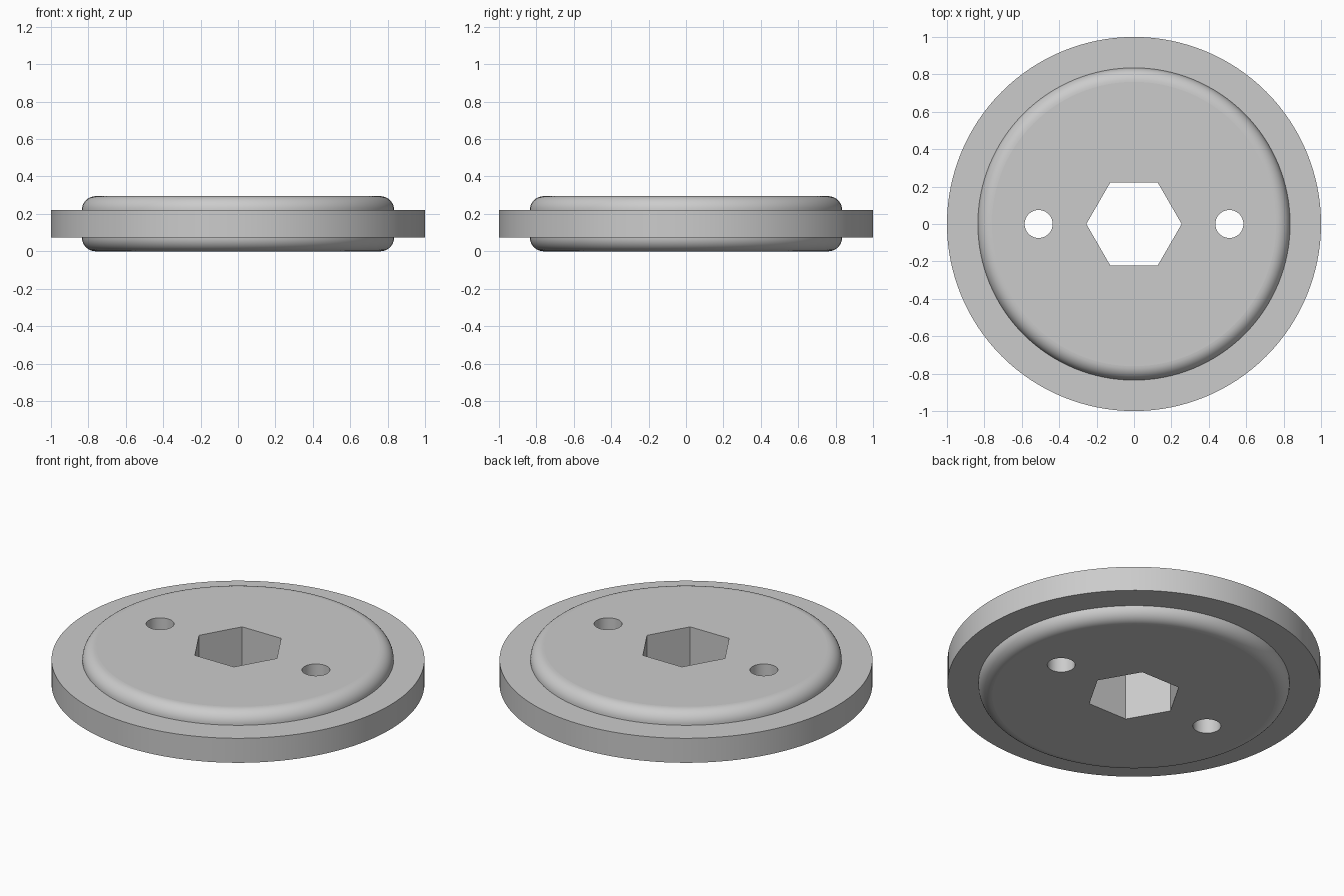
import bpy, bmesh, math

if "Cube" in bpy.data.objects:
    bpy.data.objects.remove(bpy.data.objects["Cube"])

grey = bpy.data.materials.new("light_grey")
grey.diffuse_color = (0.6, 0.6, 0.6, 1)
grey.use_nodes = True
grey.node_tree.nodes["Principled BSDF"].inputs["Base Color"].default_value = grey.diffuse_color

R_OUT, R_IN, FILLET = 1.0, 0.835, 0.075
Z_LOW, Z_HIGH, Z_TOP = 0.075, 0.22, 0.295
SEG = 128


def make_object(name, bm):
    bmesh.ops.recalc_face_normals(bm, faces=bm.faces)
    me = bpy.data.meshes.new(name)
    bm.to_mesh(me)
    bm.free()
    ob = bpy.data.objects.new(name, me)
    bpy.context.collection.objects.link(ob)
    me.materials.append(grey)
    return ob


def cutter(name, x, radius, sides):
    # upright prism with a corner on the x axis
    bm = bmesh.new()
    angles = [2 * math.pi * k / sides for k in range(sides)]
    low, high = [[bm.verts.new((x + radius * math.cos(a), radius * math.sin(a), z))
                  for a in angles] for z in (-0.5, 0.8)]
    bm.faces.new(low[::-1])
    bm.faces.new(high)
    for k in range(sides):
        j = (k + 1) % sides
        bm.faces.new((low[k], low[j], high[j], high[k]))
    ob = make_object(name, bm)
    ob.hide_render = True
    return ob


# Disc profile: rounded boss below, square flange, rounded boss above
N = 10
arc = [i / N * math.pi / 2 for i in range(N + 1)]
core = R_IN - FILLET
profile = [(core + FILLET * math.sin(a), FILLET - FILLET * math.cos(a)) for a in arc]
profile += [(R_OUT, Z_LOW), (R_OUT, Z_HIGH)]
profile += [(core + FILLET * math.cos(a), Z_HIGH + FILLET * math.sin(a)) for a in arc]

bm = bmesh.new()
rings = [[bm.verts.new((r * math.cos(2 * math.pi * k / SEG),
                        r * math.sin(2 * math.pi * k / SEG), z))
          for k in range(SEG)] for r, z in profile]
for a, b in zip(rings, rings[1:]):
    for k in range(SEG):
        j = (k + 1) % SEG
        bm.faces.new((a[k], a[j], b[j], b[k]))
bm.faces.new(rings[0][::-1])
bm.faces.new(rings[-1])
disc = make_object("flanged_disc", bm)

# Hexagonal centre bore and two round pin holes
cutters = [cutter("hex_cutter", 0, 0.255, 6),
           cutter("pin_hole_cutter_left", -0.51, 0.075, 48),
           cutter("pin_hole_cutter_right", 0.51, 0.075, 48)]
bpy.context.view_layer.objects.active = disc
for c in cutters:
    mod = disc.modifiers.new(c.name, 'BOOLEAN')
    mod.operation, mod.solver, mod.object = 'DIFFERENCE', 'EXACT', c
    bpy.ops.object.modifier_apply(modifier=mod.name)
for c in cutters:
    bpy.data.objects.remove(c)

# Smooth curved walls, flat horizontal faces
bpy.ops.object.select_all(action='DESELECT')
disc.select_set(True)
bpy.ops.object.shade_smooth_by_angle(angle=math.radians(30))
for p in disc.data.polygons:
    p.use_smooth = abs(p.normal.z) < 0.999
